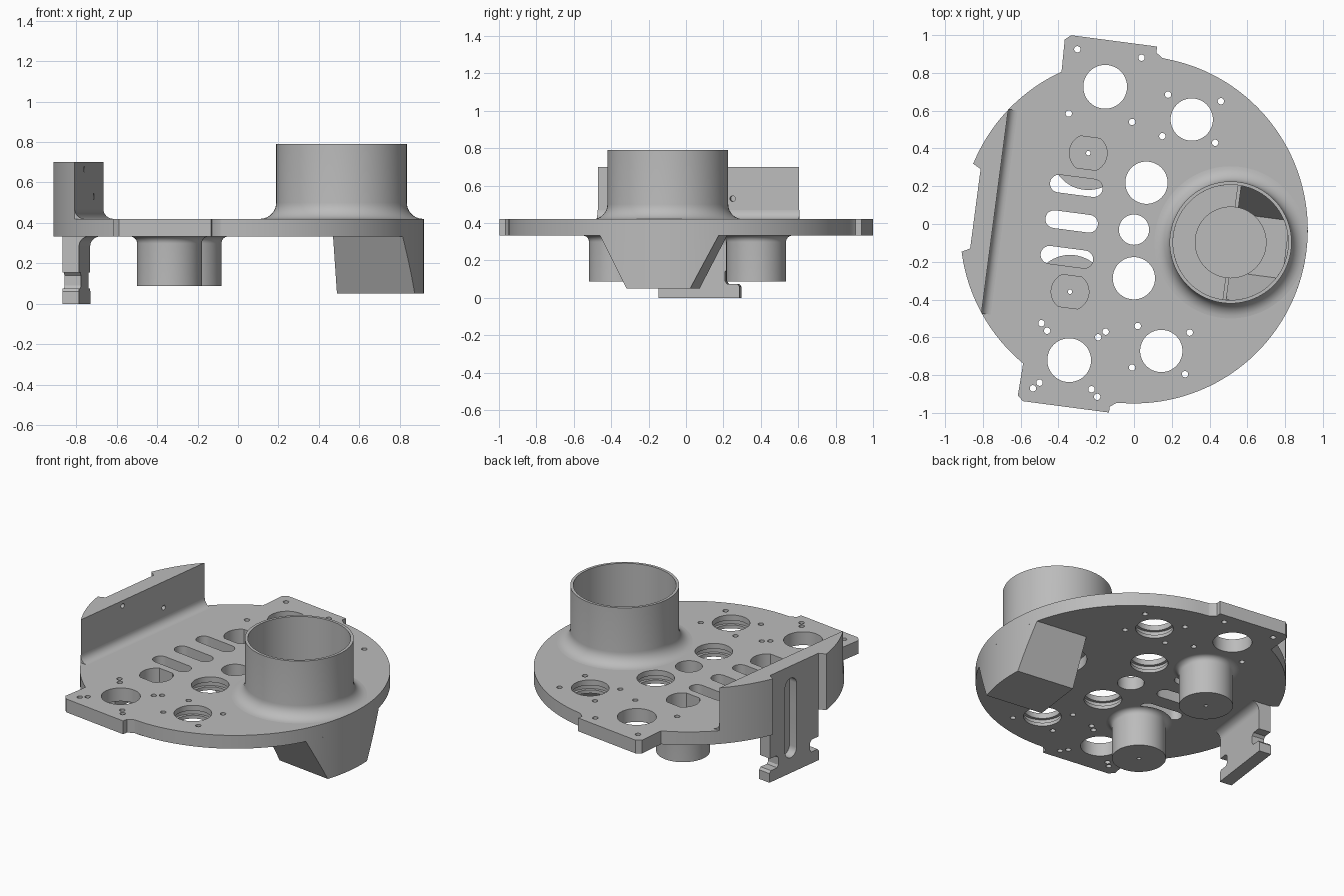
import bpy, bmesh
from math import sin, cos, pi, sqrt, radians, acos, asin
from mathutils import Matrix, Vector

if "Cube" in bpy.data.objects:
    bpy.data.objects.remove(bpy.data.objects["Cube"])

# One flat colour
grey = bpy.data.materials.new("plain grey")
grey.use_nodes = True
TONE = (0.5, 0.5, 0.5, 1)
grey.diffuse_color = TONE
grey.node_tree.nodes["Principled BSDF"].inputs["Base Color"].default_value = TONE

# Parts are laid out symmetric about their own axis, then turned into place
PLACE = Matrix.Translation((0, -0.03, 0)) @ Matrix.Rotation(radians(-7.5), 4, 'Z')
R = 0.92                      # disc radius
LOW, TOP = 0.333, 0.42        # disc bottom and top
CUP = (0.516, 0)              # cup centre
WALL_U, NOTCH_U = -0.743, -0.847


def prism(bm, pts, lo, hi, axis='z'):
    """Extrude a closed 2D outline along an axis."""
    order = {'z': lambda a, b, h: (a, b, h),
             'x': lambda a, b, h: (h, a, b),
             'y': lambda a, b, h: (a, h, b)}[axis]
    ends = [[bm.verts.new(order(a, b, h)) for a, b in pts] for h in (lo, hi)]
    n = len(pts)
    bm.faces.new(ends[0])
    bm.faces.new(ends[1])
    for i in range(n):
        j = (i + 1) % n
        bm.faces.new((ends[0][i], ends[0][j], ends[1][j], ends[1][i]))


def lathe(bm, profile, centre, seg=64):
    """Revolve a closed (radius, z) profile about a vertical axis."""
    rings = [[bm.verts.new((centre[0] + r * cos(2 * pi * k / seg),
                            centre[1] + r * sin(2 * pi * k / seg), z))
              for k in range(seg)] for r, z in profile]
    for a, b in zip(rings, rings[1:] + rings[:1]):
        if a[0].co.xy == b[0].co.xy == Vector(centre):
            continue
        for k in range(seg):
            j = (k + 1) % seg
            bm.faces.new((a[k], a[j], b[j], b[k]))


def arc(a0, a1, n, r=R, c=(0, 0)):
    return [(c[0] + r * cos(a0 + (a1 - a0) * i / n),
             c[1] + r * sin(a0 + (a1 - a0) * i / n)) for i in range(n + 1)]


def circle(c, r, n=48):
    return arc(0, 2 * pi, n, r, c)[:-1]


def capsule(c, half, r):
    """Rounded slot lying along the first axis."""
    return (arc(-pi / 2, pi / 2, 12, r, (c[0] + half, c[1])) +
            arc(pi / 2, 3 * pi / 2, 12, r, (c[0] - half, c[1])))


def cove(r, corner, n=8):
    """Concave quarter from a floor point up to a wall point."""
    x, z = corner
    return [(x + r - r * sin(t * pi / 2 / n), z + r - r * cos(t * pi / 2 / n))
            for t in range(n + 1)]


def part(name, bm):
    bmesh.ops.remove_doubles(bm, verts=bm.verts, dist=1e-5)
    bmesh.ops.recalc_face_normals(bm, faces=bm.faces)
    me = bpy.data.meshes.new(name)
    bm.to_mesh(me)
    bm.free()
    ob = bpy.data.objects.new(name, me)
    bpy.context.collection.objects.link(ob)
    return ob


def cut(ob, bm, op='DIFFERENCE'):
    """Boolean with a temporary cutter, applied at once."""
    tool = part("cutter", bm)
    tool.hide_render = True
    mod = ob.modifiers.new("cut", 'BOOLEAN')
    mod.operation, mod.solver, mod.object = op, 'EXACT', tool
    bpy.context.view_layer.update()
    dg = bpy.context.evaluated_depsgraph_get()
    me = bpy.data.meshes.new_from_object(ob.evaluated_get(dg))
    ob.modifiers.clear()
    ob.data = me
    bpy.data.objects.remove(tool)


def finish(ob):
    me = ob.data
    me.transform(PLACE)
    me.materials.clear()
    me.materials.append(grey)
    me.shade_smooth()
    me.set_sharp_from_angle(angle=radians(30))


def slot_recess():
    bm = bmesh.new()
    upright = [(0.03 - b, a) for a, b in capsule((0.36, 0), 0.21, 0.05)]
    prism(bm, upright, -0.95, -0.79, 'x')
    return bm


# Base disc with two tabs and a side notch
NA = pi - asin(0.235 / R)
tab = [(-0.49, -0.8), (-0.495, -0.95), (-0.465, -0.977), (-0.005, -0.977),
       (-0.005, -0.945), (0.03, -0.921)]
t0, t1 = pi - acos(0.49 / R), radians(87.5)
outline = (arc(-NA, -t0, 16) + tab + arc(-t1, t1, 64) +
           [(x, -y) for x, y in reversed(tab)] + arc(t0, NA, 16) +
           [(NOTCH_U, 0.212), (NOTCH_U, -0.212)])
bm = bmesh.new()
prism(bm, outline, LOW, TOP)
base_disc = part("base_disc", bm)

# Openings through the disc
BOSSES = [(-0.293, s * 0.37) for s in (1, -1)]
half = asin(0.085 / 0.1)
pocket = arc(-half, half, 12, 0.1) + arc(pi - half, pi + half, 12, 0.1)
bm = bmesh.new()
grooved = [(0, 0.3), (0.112, 0.3), (0.112, 0.355), (0.13, 0.355),
           (0.13, 0.385), (0.112, 0.385), (0.112, 0.5), (0, 0.5)]
for s in (1, -1):
    prism(bm, circle((-0.25, s * 0.73), 0.116), 0.3, 0.5)
    for c in ((0.227, s * 0.618), (0.033, s * 0.255)):
        lathe(bm, grooved, c, 48)
prism(bm, circle((0, 0), 0.08), 0.3, 0.5)
prism(bm, circle(CUP, 0.305, 64), 0.3, 0.5)
for v in (-0.19, 0, 0.19):
    prism(bm, capsule((-0.333, v), 0.093, 0.047), 0.3, 0.5)
for c in BOSSES:
    prism(bm, [(c[0] + a, c[1] + b) for a, b in pocket], 0.3, 0.5)
SCREWS = [(-.3, .925), (.04, .88), (.18, .685), (.46, .65), (.43, .43),
          (.15, .465), (-.01, .54), (-.345, .585), (-.49, -.525),
          (-.46, -.565), (-.15, -.57), (-.19, -.6), (.02, -.54),
          (.295, -.575), (.27, -.795), (-.01, -.76), (-.225, -.875),
          (-.195, -.915), (-.5, -.84), (-.535, -.87)]
for x, y in SCREWS:
    p = PLACE.inverted() @ Vector((x, y, 0))
    prism(bm, circle((p.x, p.y), 0.017, 16), 0.3, 0.5)
cut(base_disc, bm)
cut(base_disc, slot_recess())

# Cup with a flared foot
bm = bmesh.new()
lathe(bm, cove(0.08, (0.323, TOP)) + [(0.323, 0.79), (0.305, 0.79),
      (0.305, 0.405), (0.403, 0.405)], CUP, 96)
cup = part("cup", bm)

# Cup floor and raised centre, hollow from below
bm = bmesh.new()
prism(bm, arc(pi / 2, 3 * pi / 2, 32, 0.306, CUP), LOW, 0.355)
cup_floor = part("cup_floor", bm)
bm = bmesh.new()
prism(bm, circle(CUP, 0.19), LOW, TOP)
cup_centre = part("cup_centre", bm)
for ob in (cup_floor, cup_centre):
    bm = bmesh.new()
    prism(bm, circle(CUP, 0.175), 0.3, 0.4)
    cut(ob, bm)

# Chute under the cup, flush with the rim
bm = bmesh.new()
prism(bm, [(-0.32, LOW), (-0.172, 0.05), (0.172, 0.05), (0.32, LOW)],
      CUP[0], 1.1, 'x')
chute = part("chute", bm)
bm = bmesh.new()
prism(bm, circle((0, 0), R, 160), 0, 0.5)
cut(chute, bm, 'INTERSECT')
bm = bmesh.new()
prism(bm, [(-0.306, 0.34), (-0.155, 0.067), (0.155, 0.067), (0.306, 0.34)],
      CUP[0] + 0.017, 0.81, 'x')
cut(chute, bm)

# Two round housings below the disc
housings = []
for label, c in zip(("back", "front"), BOSSES):
    bm = bmesh.new()
    flare = [(r, LOW - z) for r, z in cove(0.035, (0.16, 0))]
    lathe(bm, [(0, LOW)] + flare + [(0.16, 0.087), (0, 0.087)], c)
    ob = part(label + "_housing", bm)
    bm = bmesh.new()
    prism(bm, [(c[0] + a, c[1] + b) for a, b in pocket], 0.12, 0.5)
    cut(ob, bm)
    bm = bmesh.new()
    prism(bm, circle(c, 0.012, 12), 0, 0.3)
    cut(ob, bm)
    housings.append(ob)

# Side wall standing on the rim
WA = acos(WALL_U / R)
bm = bmesh.new()
prism(bm, arc(WA, NA, 16) + [(NOTCH_U, 0.212), (NOTCH_U, -0.212)] +
      arc(-NA, -WA, 16), TOP, 0.7)
side_wall = part("side_wall", bm)
cut(side_wall, slot_recess())
bm = bmesh.new()
for v, z in ((-0.175, 0.665), (0.184, 0.53)):
    prism(bm, circle((v, z), 0.015, 16), -0.78, -0.7, 'x')
cut(side_wall, bm)
bm = bmesh.new()
prism(bm, cove(0.05, (WALL_U, TOP)) + [(WALL_U, TOP)], -0.545, 0.545, 'y')
wall_fillet = part("wall_fillet", bm)

# Clip bracket hanging below the wall, with a neck and a foot
side = [(0.218, 0), (0.218, 0.06), (0.205, 0.075), (0.15, 0.075),
        (0.14, 0.09), (0.14, 0.14), (0.155, 0.155), (0.212, 0.155), (0.212, LOW)]
bm = bmesh.new()
prism(bm, side + [(-v, z) for v, z in reversed(side)], NOTCH_U, -0.765, 'x')
clip_bracket = part("clip_bracket", bm)
cut(clip_bracket, slot_recess())
bm = bmesh.new()
prism(bm, [(a, LOW - (z - TOP)) for a, z in cove(0.05, (-0.765, TOP))] +
      [(-0.765, LOW)], -0.212, 0.212, 'y')
bracket_fillet = part("bracket_fillet", bm)

for ob in [base_disc, cup, cup_floor, cup_centre, chute, side_wall,
           wall_fillet, clip_bracket, bracket_fillet] + housings:
    finish(ob)
